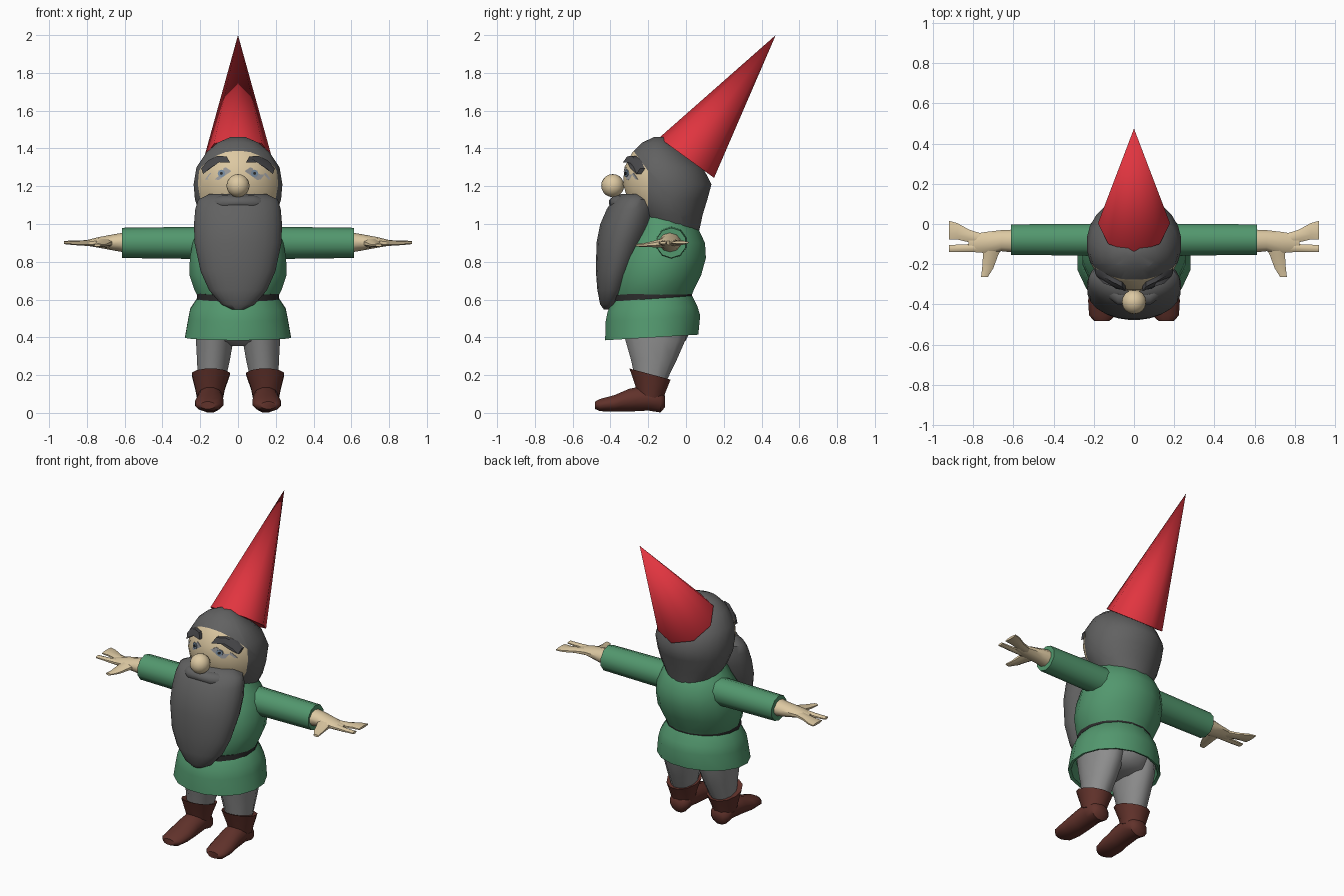
import bpy, bmesh, math
from mathutils import Vector, Matrix
from mathutils.bvhtree import BVHTree

if "Cube" in bpy.data.objects:
    bpy.data.objects.remove(bpy.data.objects["Cube"])


def material(name, r, g, b):
    m = bpy.data.materials.new(name)
    m.use_nodes = True
    m.diffuse_color = (r, g, b, 1)
    node = next(n for n in m.node_tree.nodes if n.type == 'BSDF_PRINCIPLED')
    node.inputs["Base Color"].default_value = (r, g, b, 1)
    node.inputs["Roughness"].default_value = 0.8
    return m


HAIR = material("grey hair", .12, .12, .12)
BROW = material("dark grey brow", .065, .065, .07)
SKIN = material("skin", .72, .58, .36)
GREEN = material("green cloth", .085, .31, .155)
RED = material("red felt", .75, .035, .05)
TROUSER = material("grey trousers", .27, .27, .27)
BOOT = material("brown leather", .12, .032, .024)
BELT = material("black belt", .025, .025, .025)
EYE = material("eye grey", .36, .36, .37)
IRIS = material("blue iris", .2, .28, .38)

parts = []


def finish(name, bm, *mats):
    bmesh.ops.recalc_face_normals(bm, faces=bm.faces)
    mesh = bpy.data.meshes.new(name)
    bm.to_mesh(mesh)
    bm.free()
    for m in mats:
        mesh.materials.append(m)
    ob = bpy.data.objects.new(name, mesh)
    bpy.context.collection.objects.link(ob)
    parts.append(ob)
    return ob


def loft_mesh(rings, axis='z', n=16, side=1, tilt=0, caps=True):
    """Rings: (position on axis, centre across, half width, low, high)."""
    t, a, b = {'z': (2, 0, 1), 'x': (0, 1, 2), 'y': (1, 0, 2)}[axis]
    bm = bmesh.new()
    loops = []
    for pos, mid, half, lo, hi in rings:
        loop = []
        for i in range(n):
            ang = 2 * math.pi * (i + .5) / n
            p = Vector((0, 0, 0))
            p[t] = pos
            p[a] = mid + half * math.cos(ang)
            p[b] = (lo + hi) / 2 + (hi - lo) / 2 * math.sin(ang)
            p.z += tilt * (p.y + .17)
            p.x *= side
            loop.append(bm.verts.new(p))
        loops.append(loop)
    for l1, l2 in zip(loops, loops[1:]):
        for i in range(n):
            j = (i + 1) % n
            bm.faces.new((l1[i], l1[j], l2[j], l2[i]))
    if caps:
        bm.faces.new(loops[0])
        bm.faces.new(loops[-1])
    return bm


def loft(name, mat, rings, **kw):
    return finish(name, loft_mesh(rings, **kw), mat)


# Head, with the face cut out of the hair by two planes
bm = loft_mesh([(.96, 0, .15, -.2, .07), (1.05, 0, .205, -.26, .09), (1.13, 0, .23, -.31, .115),
                (1.21, 0, .237, -.335, .137), (1.3, 0, .222, -.328, .09), (1.38, 0, .168, -.285, .0),
                (1.43, 0, .11, -.235, -.07), (1.46, 0, .04, -.17, -.11)], n=24)
cuts = [(Vector((0, -.2, 1.2)), Vector((0, -1, 0))),
        (Vector((0, -.28, 1.39)), Vector((0, -.11, -.08)))]
for co, no in cuts:
    bmesh.ops.bisect_plane(bm, geom=bm.verts[:] + bm.edges[:] + bm.faces[:], plane_co=co, plane_no=no)
for f in bm.faces:
    c = f.calc_center_median()
    f.material_index = int(all((c - co).dot(no) > 0 for co, no in cuts) and c.z > 1.06)
head = finish("head", bm, HAIR, SKIN)
tree = BVHTree.FromPolygons([v.co for v in head.data.vertices],
                            [p.vertices[:] for p in head.data.polygons])


def plate(name, mat, outline, lift, side):
    """Flat outline laid on the face and raised by lift."""
    bm = bmesh.new()
    back, front = [], []
    for x, z in outline:
        hit = tree.ray_cast(Vector((x * side, -2, z)), Vector((0, 1, 0)))[0]
        back.append(bm.verts.new(hit + Vector((0, .01, 0))))
        front.append(bm.verts.new(hit - Vector((0, lift, 0))))
    bm.faces.new(front)
    for i in range(len(front)):
        j = i - 1
        bm.faces.new((back[j], back[i], front[i], front[j]))
    finish(name, bm, mat)


def disc(x, z, r, n=8):
    return [(x + r * math.cos(2 * math.pi * i / n), z + r * math.sin(2 * math.pi * i / n)) for i in range(n)]


# Nose
bm = bmesh.new()
bmesh.ops.create_uvsphere(bm, u_segments=16, v_segments=10, radius=.061,
                          matrix=Matrix.Translation((0, -.388, 1.203)))
finish("nose", bm, SKIN)

# Pointed hat leaning back
bm = bmesh.new()
base, tip = Vector((0, .003, 1.35)), Vector((0, .475, 2))
bmesh.ops.create_cone(bm, cap_ends=True, segments=8, radius1=.18, radius2=0, depth=(tip - base).length,
                      matrix=Matrix.Translation((base + tip) / 2)
                      @ (tip - base).to_track_quat('Z', 'Y').to_matrix().to_4x4())
finish("hat", bm, RED)

# Beard
loft("beard", HAIR, [(.547, 0, .03, -.435, -.4), (.575, 0, .09, -.455, -.36), (.65, 0, .155, -.47, -.31),
                     (.75, 0, .2, -.478, -.27), (.9, 0, .232, -.475, -.2), (1.0, 0, .235, -.455, -.16),
                     (1.08, 0, .228, -.42, -.15), (1.13, 0, .212, -.385, -.16),
                     (1.16, 0, .15, -.345, -.2)], n=24)

# Tunic, skirt and belt
loft("tunic", GREEN, [(.61, 0, .213, -.39, .03), (.65, 0, .235, -.395, .045), (.73, 0, .262, -.395, .085),
                      (.82, 0, .26, -.38, .11), (.9, 0, .245, -.34, .105), (.97, 0, .215, -.29, .07),
                      (1.08, 0, .15, -.24, -.03)])
loft("skirt", GREEN, [(.63, 0, .2, -.38, .025), (.6, 0, .225, -.395, .04), (.55, 0, .258, -.42, .065),
                      (.5, 0, .268, -.43, .08), (.4, 0, .286, -.433, .07), (.405, 0, .268, -.415, .055),
                      (.47, 0, .24, -.39, .04)], tilt=.06, caps=False)
loft("belt", BELT, [(.605, 0, .222, -.4, .036), (.638, 0, .222, -.4, .04)], tilt=.07)

# Hips
loft("hips", TROUSER, [(.355, 0, .06, -.24, -.08), (.38, 0, .17, -.31, 0), (.44, 0, .225, -.345, .03),
                       (.58, 0, .21, -.36, .02)])

for side, word in ((1, "left"), (-1, "right")):
    # Eyes, brows and moustache
    plate(word + "_eye", EYE, [(.035, 1.28), (.065, 1.3), (.15, 1.268), (.175, 1.236), (.1, 1.234)], .004, side)
    plate(word + "_iris", IRIS, disc(.088, 1.268, .02), .007, side)
    plate(word + "_pupil", BELT, disc(.088, 1.268, .008), .009, side)
    plate(word + "_brow", BROW, [(.042, 1.325), (.06, 1.358), (.11, 1.36), (.16, 1.335), (.195, 1.295),
                                 (.185, 1.265), (.15, 1.297), (.1, 1.327)], .025, side)
    loft(word + "_moustache", HAIR, [(0, -.365, .045, 1.08, 1.15), (.08, -.36, .045, 1.075, 1.152),
                                     (.15, -.315, .04, 1.07, 1.135), (.2, -.25, .015, 1.085, 1.12)],
         axis='x', n=10, side=side)

    # Sleeve and hand
    loft(word + "_sleeve", GREEN, [(.1, -.08, .095, .8, .99), (.22, -.078, .083, .815, .985),
                                   (.613, -.078, .08, .82, .98)], axis='x', n=10, side=side)
    loft(word + "_palm", SKIN, [(.6, -.085, .06, .85, .955), (.66, -.083, .055, .86, .945),
                                (.74, -.092, .055, .875, .93), (.8, -.095, .047, .885, .915),
                                (.825, -.09, .03, .89, .91)], axis='x', n=10, side=side)
    loft(word + "_fingers", SKIN, [(.76, -.075, .03, .88, .92), (.82, -.06, .034, .885, .915),
                                   (.88, -.036, .044, .888, .914), (.922, -.03, .05, .895, .91)],
         axis='x', n=8, side=side)
    loft(word + "_little_finger", SKIN, [(.74, -.115, .025, .88, .92), (.84, -.12, .02, .885, .912),
                                         (.922, -.122, .019, .893, .908)], axis='x', n=8, side=side)
    loft(word + "_thumb", SKIN, [(-.1, .7, .055, .875, .93), (-.16, .715, .04, .875, .915),
                                 (-.22, .728, .03, .877, .9), (-.265, .745, .018, .88, .895)],
         axis='y', n=8, side=side)

    # Leg and boot
    loft(word + "_leg", TROUSER, [(.48, .115, .11, -.35, .03), (.38, .124, .102, -.325, .0),
                                  (.28, .13, .09, -.295, -.045), (.17, .14, .075, -.27, -.1)], n=12, side=side)
    loft(word + "_boot_cuff", BOOT, [(.08, .148, .072, -.26, -.12), (.12, .148, .08, -.272, -.108),
                                     (.2, .144, .104, -.303, -.078), (.195, .144, .085, -.285, -.095)],
         n=12, side=side, tilt=-.27)
    loft(word + "_boot", BOOT, [(-.482, .16, .04, .02, .06), (-.455, .158, .068, .008, .075),
                                (-.38, .153, .078, .005, .095), (-.3, .148, .072, .005, .13),
                                (-.2, .147, .068, .01, .15), (-.135, .147, .066, 0, .12),
                                (-.11, .147, .04, .03, .09)], axis='y', n=12, side=side)

# Smooth shading with sharp edges kept
bpy.ops.object.select_all(action='DESELECT')
for ob in parts:
    ob.select_set(True)
bpy.context.view_layer.objects.active = parts[0]
bpy.ops.object.shade_smooth_by_angle(angle=math.radians(48))
